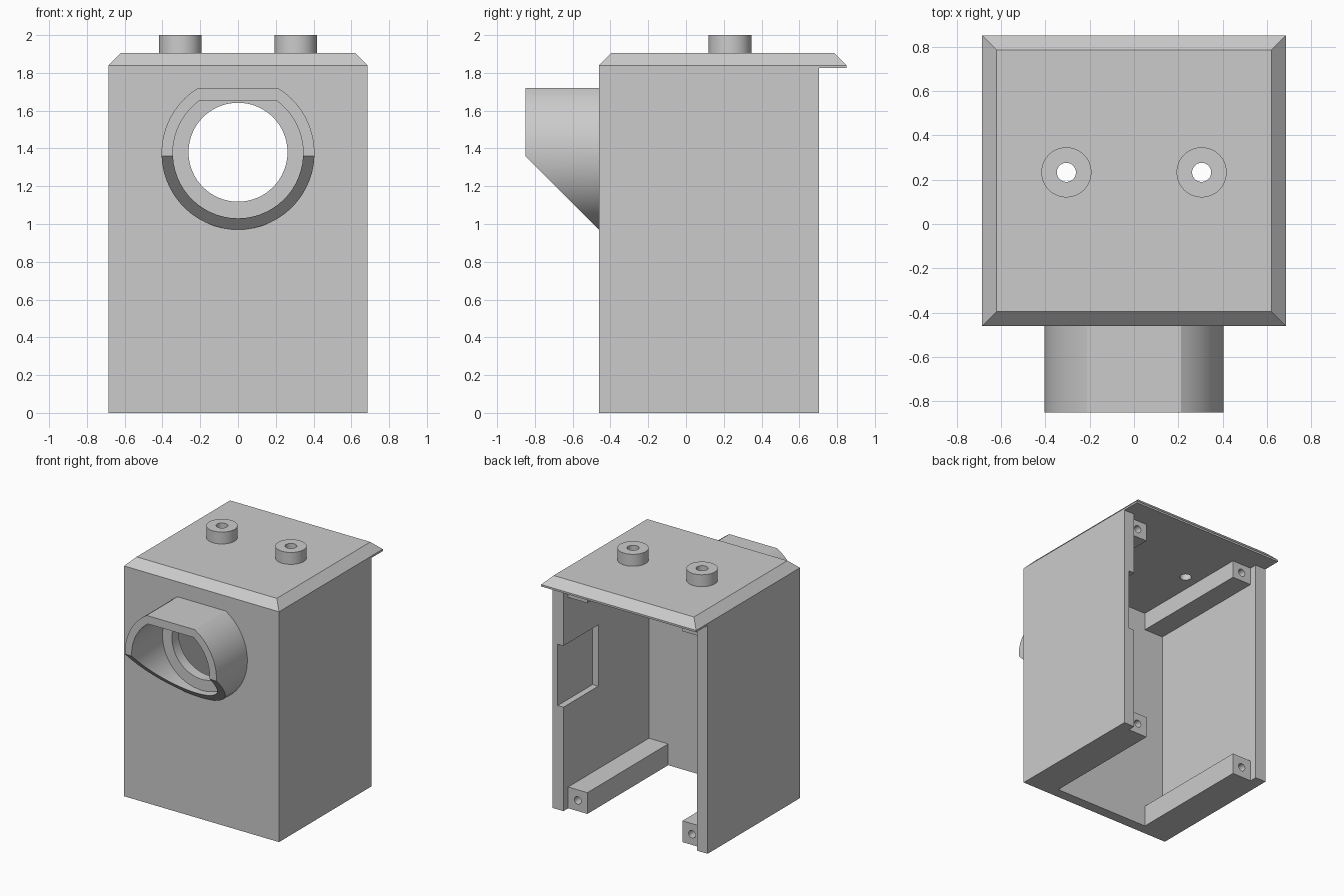
import bpy, bmesh, math
from mathutils import Vector, Matrix

if "Cube" in bpy.data.objects:
    bpy.data.objects.remove(bpy.data.objects["Cube"], do_unlink=True)

grey = bpy.data.materials.new("light_grey")
grey.use_nodes = True
COLOUR = (0.6, 0.6, 0.6, 1)
grey.diffuse_color = COLOUR
grey.node_tree.nodes["Principled BSDF"].inputs["Base Color"].default_value = COLOUR

# Main dimensions
HALF, FRONT, BACK, LIP = 0.685, -0.46, 0.705, 0.85
EAVE, SLOPE, TOP = 1.825, 1.84, 1.905
WALL, RAIL = 0.095, 0.17
PORT_Z = 1.375


def finish(name, bm):
    bmesh.ops.recalc_face_normals(bm, faces=bm.faces)
    mesh = bpy.data.meshes.new(name)
    bm.to_mesh(mesh)
    bm.free()
    mesh.materials.append(grey)
    obj = bpy.data.objects.new(name, mesh)
    bpy.context.collection.objects.link(obj)
    return obj


def box(name, lo, hi):
    lo, hi = Vector(lo), Vector(hi)
    bm = bmesh.new()
    bmesh.ops.create_cube(bm, size=1)
    for v in bm.verts:
        v.co = (lo + hi) / 2 + v.co * (hi - lo)
    return finish(name, bm)


def cylinder(name, centre, radius, depth, along_y=False, sides=48):
    bm = bmesh.new()
    turn = Matrix.Rotation(math.pi / 2, 4, 'X') if along_y else Matrix()
    bmesh.ops.create_cone(bm, cap_ends=True, segments=sides, radius1=radius,
                          radius2=radius, depth=depth,
                          matrix=Matrix.Translation(centre) @ turn)
    return finish(name, bm)


def cut(obj, cutter):
    mod = obj.modifiers.new("cut", 'BOOLEAN')
    mod.operation, mod.solver, mod.object = 'DIFFERENCE', 'EXACT', cutter
    bpy.context.view_layer.objects.active = obj
    bpy.ops.object.modifier_apply(modifier=mod.name)
    bpy.data.objects.remove(cutter, do_unlink=True)


def smooth(obj):
    bpy.ops.object.select_all(action='DESELECT')
    obj.select_set(True)
    bpy.context.view_layer.objects.active = obj
    bpy.ops.object.shade_smooth_by_angle(angle=math.radians(30))


# Housing: three walls, open at the back and below
inner = HALF - WALL
inner_front = FRONT + 0.085
plan = [(-HALF, FRONT), (HALF, FRONT), (HALF, BACK), (inner, BACK),
        (inner, inner_front), (-inner, inner_front), (-inner, BACK), (-HALF, BACK)]
bm = bmesh.new()
base = bm.faces.new([bm.verts.new((x, y, 0)) for x, y in plan])
walls = bmesh.ops.extrude_face_region(bm, geom=[base])
bmesh.ops.translate(bm, vec=(0, 0, EAVE),
                    verts=[g for g in walls["geom"] if isinstance(g, bmesh.types.BMVert)])
housing = finish("housing", bm)
cut(housing, cylinder("port_cutter", (0, FRONT, PORT_Z + 0.005), 0.262, 0.4, True, 64))
# Shallow pocket inside the left wall
cut(housing, box("pocket_cutter", (inner - 0.05, 0.265, 0.83), (inner + 0.05, BACK + 0.1, 1.32)))
smooth(housing)

# Roof with bevelled rim, overhanging at the back
bm = bmesh.new()
rings = []
for z, inset in ((EAVE, 0), (SLOPE, 0), (TOP, 0.065)):
    x, y0, y1 = HALF - inset, FRONT + inset, LIP - inset
    rings.append([bm.verts.new(p) for p in ((-x, y0, z), (x, y0, z), (x, y1, z), (-x, y1, z))])
bm.faces.new(rings[0])
bm.faces.new(rings[-1])
for a, b in zip(rings, rings[1:]):
    for i in range(4):
        j = (i + 1) % 4
        bm.faces.new((a[i], a[j], b[j], b[i]))
roof = finish("roof", bm)

# Bored pegs on the roof
for side, label in ((1, "left"), (-1, "right")):
    spot = (side * 0.305, 0.233)
    peg = cylinder(label + "_peg", (*spot, (TOP + 2) / 2), 0.113, 2 - TOP)
    for part in (peg, roof):
        cut(part, cylinder("bore_cutter", (*spot, TOP), 0.043, 0.5))
    smooth(peg)
smooth(roof)

# Four corner rails with screw holes in their back ends
for side, label in ((1, "left"), (-1, "right")):
    for level, z0, z1 in (("lower", 0, RAIL), ("upper", 1.685, EAVE)):
        xs = sorted((side * inner, side * (inner - RAIL)))
        rail = box(f"{level}_{label}_rail", (xs[0], inner_front, z0), (xs[1], 0.645, z1))
        cut(rail, cylinder("screw_cutter", (sum(xs) / 2, 0.645, (z0 + z1) / 2),
                           0.03, 0.4, True, 24))
        smooth(rail)


# Hood around the port: flat-topped tube, sliced off diagonally below
def hood_outline(radius, flat_z, fold_z=1.36, steps=14):
    flat = math.asin((flat_z - PORT_Z) / radius)
    fold = math.asin((fold_z - PORT_Z) / radius)
    right = [fold + (flat - fold) * i / steps for i in range(steps + 1)]
    left = [math.pi - a for a in reversed(right)]
    low = 2 * steps
    span = math.pi + 2 * fold
    under = [math.pi - fold + span * i / low for i in range(1, low)]
    return [(radius * math.cos(a), PORT_Z + radius * math.sin(a))
            for a in right + left + under]


def hood_front(z):
    return max(-0.85, FRONT - (z - 0.97))


bm = bmesh.new()
outer, bore = hood_outline(0.405, 1.72), hood_outline(0.345, 1.655)
loops = [[bm.verts.new((x, y(z), z)) for x, z in outline]
         for outline, y in ((outer, lambda z: FRONT), (outer, hood_front),
                            (bore, hood_front), (bore, lambda z: FRONT))]
for a, b in zip(loops, loops[1:] + loops[:1]):
    for i in range(len(a)):
        j = (i + 1) % len(a)
        bm.faces.new((a[i], a[j], b[j], b[i]))
bmesh.ops.remove_doubles(bm, verts=bm.verts, dist=0.0005)
smooth(finish("port_hood", bm))
